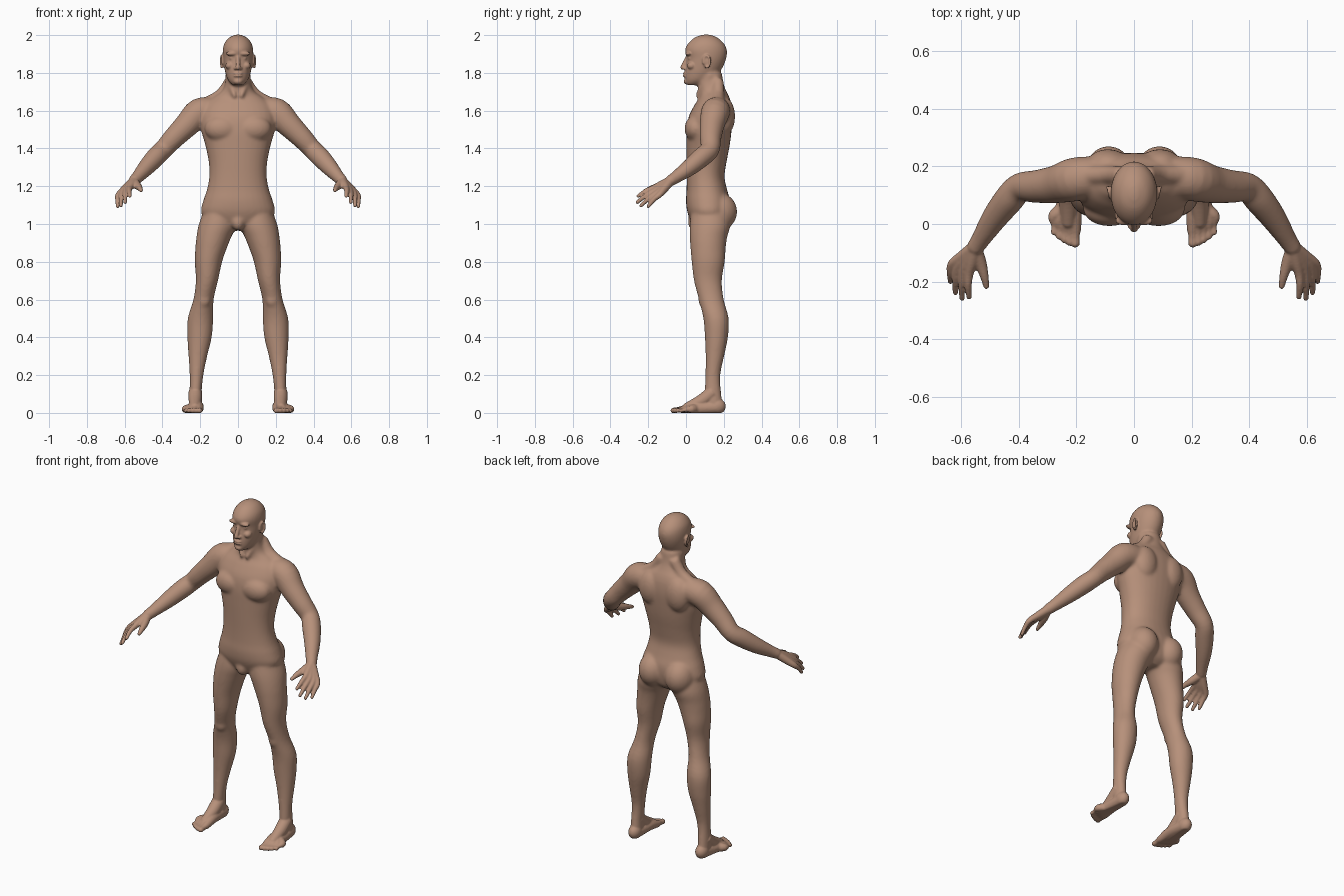
import bpy, bmesh, math
from mathutils import Vector, Matrix

cube = bpy.data.objects.get("Cube")
if cube:
    bpy.data.objects.remove(cube, do_unlink=True)

SEGMENTS = 32


def spline(rows, steps=4):
    """Catmull-Rom interpolation through rows of numbers."""
    result = []
    for i in range(len(rows) - 1):
        a, b = rows[max(i - 1, 0)], rows[i]
        c, d = rows[i + 1], rows[min(i + 2, len(rows) - 1)]
        for s in range(steps):
            t = s / steps
            result.append([
                q + t / 2 * (r - p + t * (2 * p - 5 * q + 4 * r - w + t * (3 * (q - r) + w - p)))
                for p, q, r, w in zip(a, b, c, d)])
    result.append(list(rows[-1]))
    return result


def skin_rings(bm, rings):
    """Bridge closed rings of points and cap both ends."""
    loops = [[bm.verts.new(point) for point in ring] for ring in rings]
    for low, high in zip(loops, loops[1:]):
        for k in range(SEGMENTS):
            n = (k + 1) % SEGMENTS
            bm.faces.new((low[k], low[n], high[n], high[k]))
    bm.faces.new(loops[0][::-1])
    bm.faces.new(loops[-1])


def unit_circle(power=1.0):
    points = []
    for k in range(SEGMENTS):
        angle = math.tau * k / SEGMENTS
        c, s = math.cos(angle), math.sin(angle)
        points.append((math.copysign(abs(c) ** power, c), math.copysign(abs(s) ** power, s)))
    return points


def loft(bm, rows, power=1.0):
    """Level sections given as height, inner x, outer x, front y, back y."""
    rings = []
    for z, x0, x1, y0, y1 in spline(rows):
        rings.append([((x0 + x1) / 2 + (x1 - x0) / 2 * c, (y0 + y1) / 2 + (y1 - y0) / 2 * s, z)
                      for c, s in unit_circle(power)])
    skin_rings(bm, rings)


def centred(rows):
    return [(z, -half, half, front, back) for z, half, front, back in rows]


def blob(bm, centre, size):
    matrix = Matrix.Translation(centre) @ Matrix.Diagonal((*size, 1))
    bmesh.ops.create_uvsphere(bm, u_segments=24, v_segments=16, radius=1, matrix=matrix)


def tube(bm, rows):
    """Round limb along points given as x, y, z, radius, with a rounded tip."""
    path = spline(rows)
    rings = []
    for i, (x, y, z, radius) in enumerate(path):
        before, after = path[max(i - 1, 0)], path[min(i + 1, len(path) - 1)]
        direction = Vector(after[:3]) - Vector(before[:3])
        turn = direction.to_track_quat('Z', 'Y')
        rings.append([Vector((x, y, z)) + turn @ Vector((c * radius, s * radius, 0))
                      for c, s in unit_circle()])
    skin_rings(bm, rings)
    blob(bm, path[-1][:3], [path[-1][3]] * 3)


def fuse(bm, name, voxel, passes):
    """Mirror the parts, melt them into one skin and return the object."""
    for v in bm.verts:
        v.co.z = max(v.co.z, 0)
    source = bpy.data.meshes.new(name)
    bm.to_mesh(source)
    bm.free()
    obj = bpy.data.objects.new(name, source)
    bpy.context.collection.objects.link(obj)
    mirror = obj.modifiers.new("mirror", 'MIRROR')
    mirror.use_mirror_merge = False
    remesh = obj.modifiers.new("melt", 'REMESH')
    remesh.mode = 'VOXEL'
    remesh.voxel_size = voxel
    remesh.use_smooth_shade = True
    relax = obj.modifiers.new("relax", 'SMOOTH')
    relax.factor = 0.5
    relax.iterations = passes
    graph = bpy.context.evaluated_depsgraph_get()
    baked = bpy.data.meshes.new_from_object(obj.evaluated_get(graph))
    obj.modifiers.clear()
    obj.data = baked
    bpy.data.meshes.remove(source)
    return obj


# Large masses
core = bmesh.new()

# Torso and neck
loft(core, centred([
    (.965, .05, .07, .18), (1.0, .15, .035, .22), (1.06, .195, .008, .235),
    (1.12, .185, .0, .235), (1.18, .165, .003, .218), (1.25, .152, .004, .204),
    (1.33, .155, .003, .215), (1.42, .174, .002, .232), (1.5, .196, .003, .242),
    (1.57, .2, .015, .247), (1.63, .18, .045, .242), (1.67, .135, .07, .23),
    (1.7, .09, .07, .215), (1.74, .069, .062, .2), (1.8, .063, .06, .19)]), .92)

# Head
loft(core, centred([
    (1.735, .028, .002, .07), (1.76, .052, -.007, .13), (1.8, .067, -.008, .175),
    (1.84, .075, -.002, .2), (1.88, .08, .004, .214), (1.92, .081, -.006, .217),
    (1.955, .073, .01, .202), (1.985, .05, .042, .17), (1.999, .023, .075, .14),
    (2.004, .006, .1, .115)]))

# Legs
loft(core, [
    (1.1, .02, .17, .035, .22), (1.0, .008, .207, .02, .235), (.93, .036, .22, .02, .218),
    (.87, .06, .226, .024, .21), (.8, .084, .229, .03, .205), (.7, .106, .223, .042, .19),
    (.6, .129, .236, .068, .2), (.5, .131, .266, .092, .226), (.4, .139, .268, .1, .222),
    (.3, .163, .262, .104, .202), (.2, .183, .256, .103, .182), (.1, .193, .257, .098, .187),
    (.03, .192, .258, .1, .2)])
blob(core, (.18, .095, .6), (.036, .03, .045))

# Arms
tube(core, [
    (.13, .165, 1.6, .07), (.205, .155, 1.59, .076), (.27, .138, 1.525, .066),
    (.34, .13, 1.455, .057), (.395, .127, 1.395, .051), (.435, .085, 1.355, .052),
    (.485, .02, 1.3, .045), (.53, -.05, 1.25, .034), (.55, -.08, 1.23, .031)])

# Chest, shoulder blades, buttocks and groin
blob(core, (.085, .052, 1.505), (.092, .06, .07))
blob(core, (.09, .205, 1.57), (.075, .055, .1))
blob(core, (.088, .175, 1.065), (.085, .096, .1))
blob(core, (0, .045, 1.01), (.035, .035, .045))

# Trapezius and neck muscles
tube(core, [(.04, .17, 1.76, .03), (.09, .17, 1.685, .032), (.17, .17, 1.635, .035)])
tube(core, [(.056, .13, 1.79, .014), (.042, .09, 1.74, .014), (.018, .06, 1.68, .012)])

core_obj = fuse(core, "core", .008, 8)

# Fine parts added on the smooth masses
skin = bmesh.new()
skin.from_mesh(core_obj.data)
core_mesh = core_obj.data
bpy.data.objects.remove(core_obj, do_unlink=True)
bpy.data.meshes.remove(core_mesh)

# Fingers, each running from the wrist over its knuckle
wrist = Vector((.55, -.08, 1.23))
index_knuckle, little_knuckle = Vector((.573, -.172, 1.19)), Vector((.632, -.14, 1.155))
tips = [(.573, -.253, 1.148), (.597, -.258, 1.115), (.62, -.238, 1.097), (.637, -.2, 1.093)]
for i, tip in enumerate(tips):
    knuckle = index_knuckle.lerp(little_knuckle, i / 3)
    joint = knuckle.lerp(Vector(tip), .5) + Vector((.003, 0, .006))
    start = wrist + (knuckle - wrist) * .15
    tube(skin, [(*start, .024), (*start.lerp(knuckle, .5), .021), (*knuckle, .016),
                (*joint, .0125), (*tip, .0095)])
tube(skin, [(.55, -.09, 1.222, .024), (.533, -.135, 1.203, .021),
            (.52, -.18, 1.19, .015), (.513, -.216, 1.177, .01)])

# Feet and toes
for i in range(5):
    t = i / 4
    x = .204 + .074 * t
    reach = -.066 + .012 * t + .026 * t * t
    size = .016 - .005 * t
    tube(skin, [(.225, .168, .03, .035), (.212 + .03 * t, .06, .034 - .012 * t, .03),
                (x, reach + .055, .02, .021), (x, reach + .025, .016, size - .001),
                (x, reach, .012, size)])
tube(skin, [(.226, .142, .11, .036), (.226, .085, .065, .035), (.228, .01, .03, .026)])
blob(skin, (.225, .165, .035), (.036, .046, .042))

# Nose, lips and chin
tube(skin, [(0, .008, 1.885, .01), (0, -.004, 1.86, .011), (0, -.017, 1.829, .013)])
blob(skin, (.014, -.006, 1.824), (.009, .012, .008))
for height in (1.797, 1.784):
    blob(skin, (0, -.002, height), (.025, .015, .0065))
blob(skin, (0, .008, 1.755), (.025, .02, .017))

# Brows, eyes and cheekbones
blob(skin, (.033, .012, 1.902), (.033, .017, .011))
blob(skin, (.032, .024, 1.878), (.015, .014, .011))
blob(skin, (.045, .03, 1.838), (.022, .025, .02))

# Ears with a raised rim
blob(skin, (.079, .108, 1.86), (.009, .018, .03))
for k in range(22):
    angle = math.radians(-100 + k * 14)
    lift = .087 + .004 * math.cos(angle)
    blob(skin, (lift, .11 + .018 * math.cos(angle), 1.86 + .031 * math.sin(angle)),
         (.006, .006, .006))

body = fuse(skin, "body", .005, 2)

# Skin colour
tan = (.47, .28, .195, 1)
material = bpy.data.materials.new("tan_skin")
material.use_nodes = True
material.diffuse_color = tan
material.node_tree.nodes["Principled BSDF"].inputs["Base Color"].default_value = tan
body.data.materials.clear()
body.data.materials.append(material)
body.data.shade_smooth()
